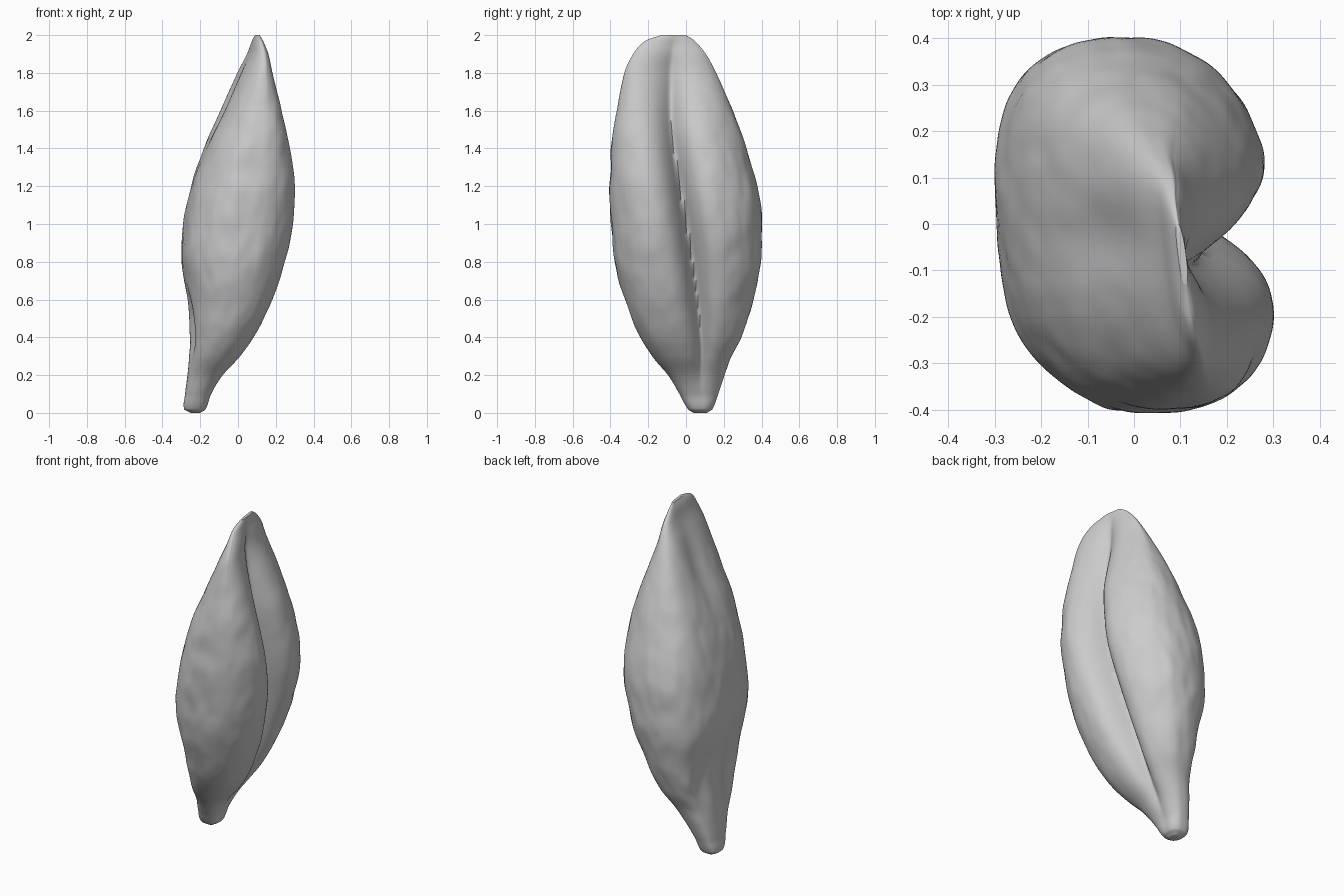
import bpy, bmesh, math
from mathutils import Vector, noise

cube = bpy.data.objects.get("Cube")
if cube:
    bpy.data.objects.remove(cube, do_unlink=True)

# Outline of the grain: height, x range, y range
OUTLINE = [
    (0.00, -0.25, -0.20, 0.04, 0.11), (0.02, -0.285, -0.17, 0.01, 0.14),
    (0.10, -0.28, -0.14, -0.035, 0.17), (0.20, -0.268, -0.08, -0.095, 0.205),
    (0.30, -0.26, 0.005, -0.18, 0.24), (0.40, -0.255, 0.075, -0.24, 0.295),
    (0.60, -0.268, 0.17, -0.325, 0.355), (0.80, -0.298, 0.24, -0.375, 0.395),
    (1.00, -0.285, 0.285, -0.40, 0.40), (1.20, -0.245, 0.295, -0.405, 0.375),
    (1.40, -0.18, 0.28, -0.395, 0.32), (1.60, -0.09, 0.24, -0.368, 0.25),
    (1.80, 0.00, 0.19, -0.325, 0.16), (1.90, 0.05, 0.165, -0.28, 0.105),
    (1.97, 0.075, 0.135, -0.215, 0.045), (2.00, 0.09, 0.115, -0.13, 0.00)]
# Crease: height, y position, depth, half width
CREASE = [(0.00, 0.08, 0.00, 0.03), (0.15, 0.08, 0.015, 0.03), (0.40, 0.08, 0.10, 0.045),
          (0.80, 0.035, 0.17, 0.06), (1.20, -0.03, 0.17, 0.065), (1.50, -0.075, 0.125, 0.08),
          (1.80, -0.08, 0.075, 0.10), (1.93, -0.07, 0.035, 0.09), (2.00, -0.065, 0.00, 0.08)]
# Lean of the cross-section towards the front lobe: height, slope
LEAN = [(0.00, 0.00), (0.40, 0.04), (1.00, 0.05), (1.40, 0.10), (1.80, 0.16), (2.00, 0.13)]


def sample(table, z):
    """Smooth interpolation of a table whose first column is height."""
    i = max(k for k in range(len(table) - 1) if table[k][0] <= z or k == 0)
    a, b = table[i], table[i + 1]
    p, q = table[max(i - 1, 0)], table[min(i + 2, len(table) - 1)]
    h = b[0] - a[0]
    t = (z - a[0]) / h
    out = []
    for c in range(1, len(a)):
        m0 = (b[c] - p[c]) / (b[0] - p[0]) * h
        m1 = (q[c] - a[c]) / (q[0] - a[0]) * h
        d = b[c] - a[c]
        out.append(a[c] + t * m0 + t * t * (3 * d - 2 * m0 - m1)
                   + t ** 3 * (m0 + m1 - 2 * d))
    return out


def power(v, e):
    return math.copysign(abs(v) ** e, v)


def bell(v, width):
    return math.exp(-(v / width) ** 2)


def surface_point(z, angle):
    x0, x1, y0, y1 = sample(OUTLINE, z)
    crease_y, depth, width = sample(CREASE, z)
    lean = sample(LEAN, z)[0]
    cx, cy = (x0 + x1) / 2, (y0 + y1) / 2
    hx, hy = (x1 - x0) / 2, (y1 - y0) / 2
    # Thin the section so that the leaning shape keeps its outline
    hx = math.sqrt(max(hx * hx - (lean * hy) ** 2, 0.1 * hx * hx))
    c, s = math.cos(angle), math.sin(angle)
    # Squarer section at the foot and at the rear corner of the back
    e = 0.85 - 0.12 * bell(z, 0.3) - 0.25 * c * s
    x, y = hx * power(c, 0.85), cy + hy * power(s, 0.85)
    if s > 0:
        corner = 0.85 - 0.12 * bell(z, 0.3) + 0.2 * c * s
        x, y = hx * power(c, corner), cy + hy * power(s, corner)
    if c > 0:
        # Two plump lobes parted by a sharp crease
        x += c * 0.18 * depth
        gap = math.hypot(y - crease_y, 0.012)
        x -= min(1, 3 * c) * depth * 1.35 * math.exp(-gap / width)
    else:
        # Hollows on both sides of the germ at the foot of the back
        for side in (-1, 1):
            x -= c * 0.03 * bell(z - 0.45, 0.15) * bell(y - 0.07 - side * 0.12, 0.06)
        # Shallow furrow running down the back from the tip
        x -= c * 0.02 * bell(z - 1.65, 0.22) * bell(y + 0.03, 0.08)
    x -= lean * (y - cy)
    # Soft wrinkles, fading towards both ends
    fade = min(1, z / 0.3, (2 - z) / 0.3)
    n = noise.noise(Vector((x * 7, y * 7, z * 6))) + 0.5 * noise.noise(Vector((x * 16, y * 16, z * 9)))
    k = 1 + 0.022 * fade * n
    return (cx + x * k, cy + (y - cy) * k, z)


# Grain body built from stacked rings
RINGS, SEGMENTS = 160, 240
bm = bmesh.new()
rings = []
for i in range(RINGS + 1):
    z = 1 - math.cos(math.pi * i / RINGS)
    rings.append([bm.verts.new(surface_point(z, 2 * math.pi * j / SEGMENTS))
                  for j in range(SEGMENTS)])
for low, high in zip(rings, rings[1:]):
    for j in range(SEGMENTS):
        k = (j + 1) % SEGMENTS
        bm.faces.new((low[j], low[k], high[k], high[j]))
bm.faces.new(rings[0][::-1])
bm.faces.new(rings[-1])

mesh = bpy.data.meshes.new("grain")
bm.to_mesh(mesh)
bm.free()
grain = bpy.data.objects.new("grain", mesh)
bpy.context.collection.objects.link(grain)

# Plain grey husk
husk = bpy.data.materials.new("husk grey")
husk.use_nodes = True
colour = (0.6, 0.6, 0.6, 1)
husk.diffuse_color = colour
husk.node_tree.nodes["Principled BSDF"].inputs["Base Color"].default_value = colour
mesh.materials.append(husk)

bpy.context.view_layer.objects.active = grain
grain.select_set(True)
bpy.ops.object.shade_smooth_by_angle(angle=math.radians(60))
